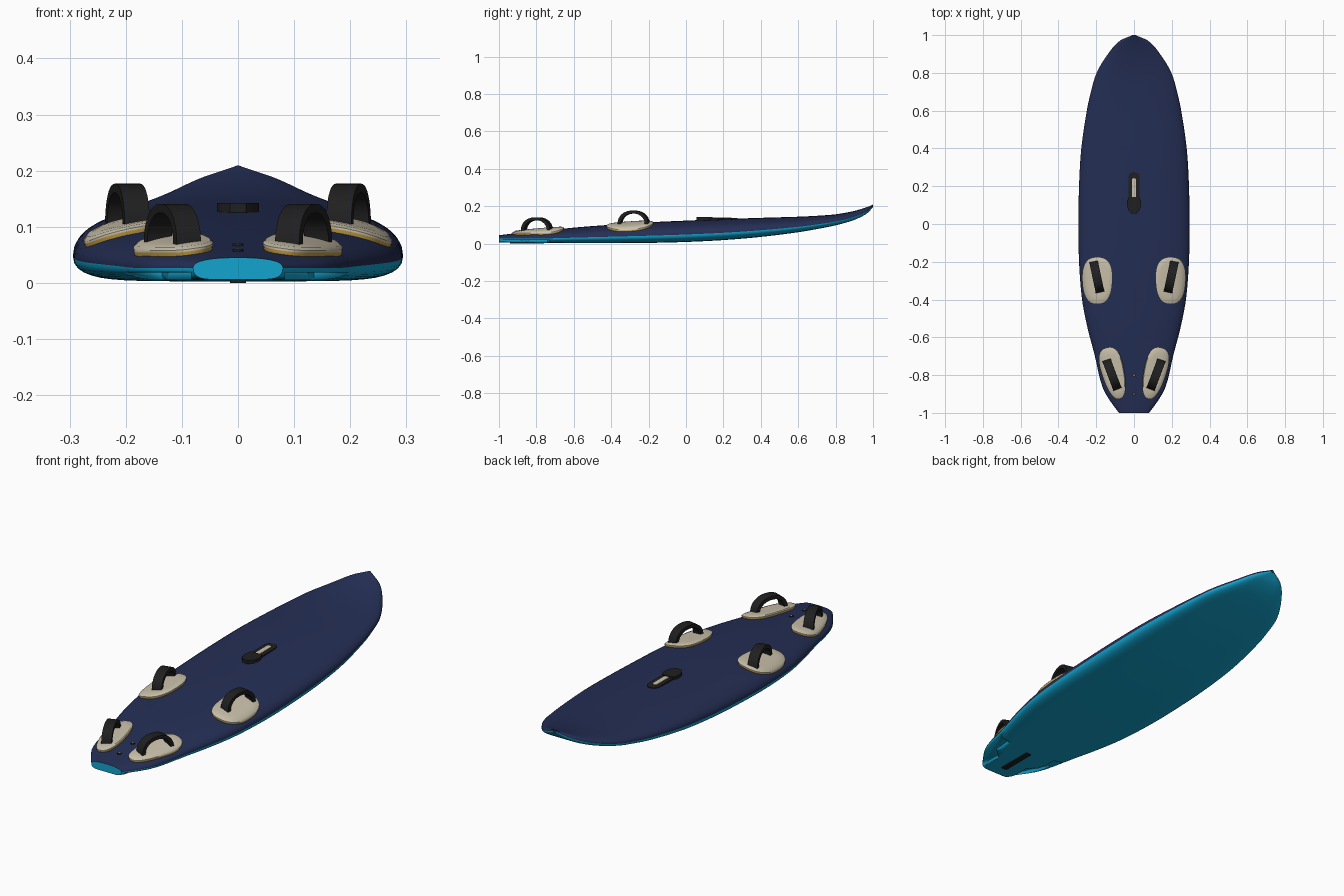
import bpy, bmesh, math

if "Cube" in bpy.data.objects:
    bpy.data.objects.remove(bpy.data.objects["Cube"])

# Stations along the board: y, half width, bottom z, deck z
STATIONS = [
    (-1.00, .080, .006, .045), (-.95, .117, .006, .051), (-.90, .150, .005, .057),
    (-.86, .168, .005, .061), (-.80, .185, .004, .067), (-.70, .207, .004, .076),
    (-.55, .246, .003, .090), (-.40, .275, .003, .101), (-.20, .291, .004, .114),
    (.00, .294, .009, .123), (.20, .291, .019, .131), (.40, .279, .036, .138),
    (.60, .250, .061, .144), (.70, .228, .078, .149), (.80, .198, .098, .157),
    (.90, .138, .127, .175), (.97, .075, .163, .196), (1.00, .008, .196, .209)]


def material(name, rgb):
    m = bpy.data.materials.new(name)
    m.diffuse_color = (*rgb, 1)
    m.use_nodes = True
    m.node_tree.nodes["Principled BSDF"].inputs["Base Color"].default_value = m.diffuse_color
    return m


NAVY = material("navy", (.018, .028, .092))
CYAN = material("cyan", (.006, .37, .62))
CREAM = material("cream", (.60, .54, .41))
GOLD = material("gold", (.52, .32, .05))
BLACK = material("black", (.014, .014, .015))


def slope(i, k):
    a, b = STATIONS[max(i - 1, 0)], STATIONS[min(i + 1, len(STATIONS) - 1)]
    return (b[k] - a[k]) / (b[0] - a[0])


def station(y):
    """Smoothly interpolated half width, bottom, rail and deck heights at y."""
    y = max(-1, min(1, y))
    i = 0
    while i < len(STATIONS) - 2 and y > STATIONS[i + 1][0]:
        i += 1
    a, b = STATIONS[i], STATIONS[i + 1]
    h = b[0] - a[0]
    t = (y - a[0]) / h
    w, zb, zt = [
        (2*t**3 - 3*t*t + 1) * a[k] + (t**3 - 2*t*t + t) * h * slope(i, k)
        + (3*t*t - 2*t**3) * b[k] + (t**3 - t*t) * h * slope(i + 1, k) for k in (1, 2, 3)]
    return w, zb, max(zb + .35 * (zt - zb), .027), zt


def deck(x, y):
    w, zb, zm, zt = station(y)
    u = min(1, abs(x) / w)
    return zm + (zt - zm) * (1 - u**2.5) ** (1 / 2.3)


def belly(x, y):
    w, zb, zm, zt = station(y)
    u = min(1, abs(x) / w)
    return zm - (zm - zb) * (1 - u**7) ** (1 / 2.3)


def finish(name, bm, mats, smooth=35):
    bmesh.ops.recalc_face_normals(bm, faces=bm.faces)
    me = bpy.data.meshes.new(name)
    bm.to_mesh(me)
    bm.free()
    for m in mats:
        me.materials.append(m)
    ob = bpy.data.objects.new(name, me)
    bpy.context.collection.objects.link(ob)
    bpy.ops.object.select_all(action='DESELECT')
    bpy.context.view_layer.objects.active = ob
    ob.select_set(True)
    if smooth:
        bpy.ops.object.shade_smooth_by_angle(angle=math.radians(smooth))
    return ob


def bridge(bm, a, b, mat=0):
    n = len(a)
    for i in range(n):
        bm.faces.new((a[i], a[(i + 1) % n], b[(i + 1) % n], b[i])).material_index = mat


def prism(name, pts, z0, z1, mat):
    bm = bmesh.new()
    lo = [bm.verts.new((x, y, z0)) for x, y in pts]
    hi = [bm.verts.new((x, y, z1)) for x, y in pts]
    bm.faces.new(lo)
    bm.faces.new(hi)
    bridge(bm, lo, hi)
    return finish(name, bm, [mat], 30)


def mirror(ob):
    ob.modifiers.new("mirror", 'MIRROR')


def place(cx, cy, rot, x, y):
    c, s = math.cos(rot), math.sin(rot)
    return cx + c * x - s * y, cy + s * x + c * y


# Hull: lofted cross sections, cyan underside and tail face, navy deck
bm = bmesh.new()
N = 28
rings = []
ys = [-1 + 1.7 * i / 50 for i in range(50)] + [.7 + .3 * math.sin(math.pi / 2 * i / 18) for i in range(19)]
for y in ys:
    w = station(y)[0]
    us = [math.cos(math.pi * i / N) * w for i in range(N + 1)]
    ring = [bm.verts.new((x, y, deck(x, y))) for x in us]
    ring += [bm.verts.new((x, y, belly(x, y))) for x in us[-2:0:-1]]
    rings.append(ring)
for a, b in zip(rings, rings[1:]):
    for i in range(2 * N):
        j = (i + 1) % (2 * N)
        bm.faces.new((a[i], a[j], b[j], b[i])).material_index = 1 if i < N else 0
bm.faces.new(rings[0]).material_index = 0
bm.faces.new(rings[-1]).material_index = 1
hull = finish("hull", bm, [CYAN, NAVY], 40)

# Stepped cutouts under both sides of the tail
for s in (-1, 1):
    foot = [(.084, -1.1), (.084, -.88), (.125, -.84), (.135, -.74), (.32, -.70), (.32, -1.1)]
    cutter = prism("tail_cutter", [(s * x, y) for x, y in foot], -.05, .019, CYAN)
    mod = hull.modifiers.new("cutout", 'BOOLEAN')
    mod.operation = 'DIFFERENCE'
    mod.solver = 'EXACT'
    mod.object = cutter
    bpy.context.view_layer.objects.active = hull
    bpy.ops.object.modifier_apply(modifier=mod.name)
    bpy.data.objects.remove(cutter)


# Foot pads: gold base and cream top following the deck
def pad(name, cx, cy, a, b, taper, rot):
    bm = bmesh.new()
    n = 40

    def ring(scale, lift):
        out = []
        for i in range(n):
            t = 2 * math.pi * i / n
            c, s = math.cos(t), math.sin(t)
            ly = b * math.copysign(abs(s) ** .8, s)
            lx = a * math.copysign(abs(c) ** .8, c) * (1 + taper * ly / b)
            x, y = place(cx, cy, rot, lx * scale, ly * scale)
            out.append(bm.verts.new((x, y, deck(x, y) + lift)))
        return out

    levels = [(.97, -.004, 0), (1, .007, 0), (1, .011, 1), (.93, .015, 1),
              (.7, .016, 1), (.45, .016, 1), (.2, .016, 1)]
    prev = None
    for scale, lift, mat in levels:
        cur = ring(scale, lift)
        if prev:
            bridge(bm, prev, cur, mat)
        else:
            bm.faces.new(cur)
        prev = cur
    bm.faces.new(prev).material_index = 1
    mirror(finish(name, bm, [GOLD, CREAM]))


pad("front_foot_pad", .194, -.30, .080, .125, .06, 0)
pad("rear_foot_pad", .110, -.79, .059, .140, .18, -.25)


# Foot straps: arched bands
def strap(name, cx, cy, rot, top):
    bm = bmesh.new()
    n, half, wide = 20, .084, .023
    base = deck(cx, cy) + .004
    prev = first = None
    for i in range(n + 1):
        t = math.pi * i / n
        cur = []
        for r, hgt, lx in ((half, top - base, -wide), (half, top - base, wide),
                           (half - .018, top - base - .016, wide),
                           (half - .018, top - base - .016, -wide)):
            c, s = math.cos(t), math.sin(t)
            x, y = place(cx, cy, rot, lx, r * math.copysign(abs(c) ** .9, c))
            cur.append(bm.verts.new((x, y, base + hgt * s ** .9 if s > 1e-6 else base)))
        if prev:
            bridge(bm, prev, cur)
        else:
            first = cur
        prev = cur
    bm.faces.new(first)
    bm.faces.new(prev)
    mirror(finish(name, bm, [BLACK]))


strap("front_foot_strap", .197, -.28, -.21, .177)
strap("rear_foot_strap", .117, -.797, -.36, .141)


# Mast track, its cream slot and the raised mast base
def capsule(y0, y1, r, n=10):
    arc = [math.pi * i / n for i in range(n + 1)]
    return ([(r * math.cos(t), y1 - r + r * math.sin(t)) for t in arc]
            + [(-r * math.cos(t), y0 + r - r * math.sin(t)) for t in arc])


prism("mast_track", capsule(.07, .275, .030), .115, .1365, BLACK)
prism("mast_track_slot", capsule(.12, .243, .011), .130, .1385, CREAM)
prism("mast_base", [(.014, .056), (.030, .075), (.037, .095), (.037, .12), (.028, .143),
                    (-.028, .143), (-.037, .12), (-.037, .095), (-.030, .075), (-.014, .056)],
      .115, .142, BLACK)

# Fin screws on the deck
for i, y in enumerate((-.80, -.90)):
    z = deck(0, y)
    for name, r, lift, mat in (("fin_screw_ring", .010, .003, BLACK), ("fin_screw_head", .004, .004, CREAM)):
        prism(f"{name}_{i + 1}", [(r * math.cos(k * math.pi / 8), y + r * math.sin(k * math.pi / 8))
                                  for k in range(16)], z - .006, z + lift, mat)

# Fin slot under the tail
prism("fin_box", [(-.014, -.94), (.014, -.94), (.014, -.76), (-.014, -.76)], .000, .008, BLACK)
